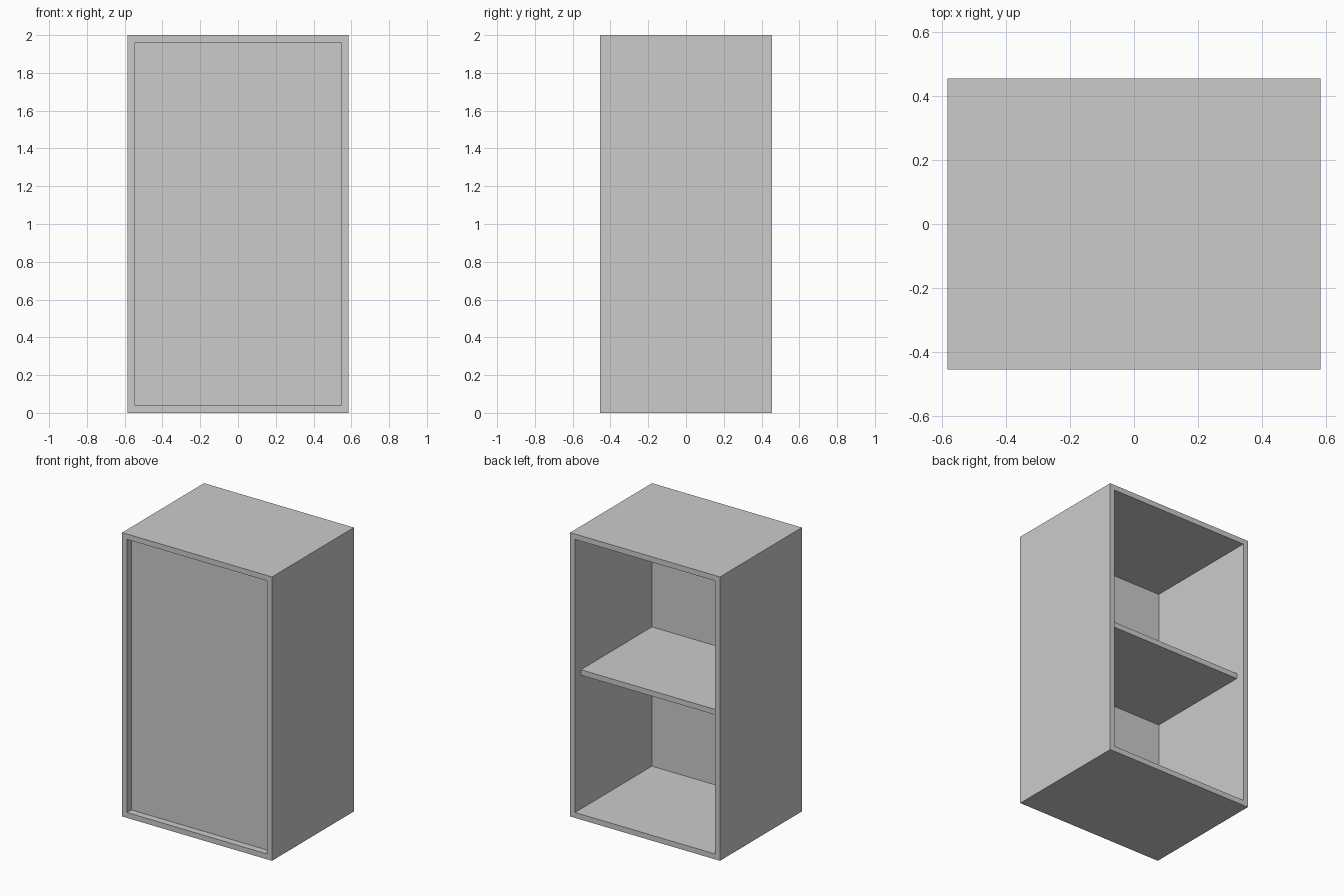
import bpy, bmesh

if "Cube" in bpy.data.objects:
    bpy.data.objects.remove(bpy.data.objects["Cube"])

W, D, H = 1.168, 0.911, 2.0   # overall width, depth, height
T = 0.038                     # board thickness


def make_object(name, bm):
    bmesh.ops.recalc_face_normals(bm, faces=bm.faces)
    mesh = bpy.data.meshes.new(name)
    bm.to_mesh(mesh)
    bm.free()
    obj = bpy.data.objects.new(name, mesh)
    bpy.context.collection.objects.link(obj)
    return obj


def box(name, x, y, z):
    """Box from (min, max) ranges on each axis."""
    bm = bmesh.new()
    bmesh.ops.create_cube(bm, size=1)
    for v in bm.verts:
        for i, (lo, hi) in enumerate((x, y, z)):
            v.co[i] = hi if v.co[i] > 0 else lo
    return make_object(name, bm)


def open_frame(name):
    """Rectangular tube running front to back."""
    bm = bmesh.new()

    def ring(inset, y):
        x = W / 2 - inset
        return [bm.verts.new((px, y, pz)) for px, pz in
                ((-x, inset), (x, inset), (x, H - inset), (-x, H - inset))]

    rings = [ring(0, -D / 2), ring(0, D / 2), ring(T, D / 2), ring(T, -D / 2)]
    for a, b in zip(rings, rings[1:] + rings[:1]):
        for i in range(4):
            j = (i + 1) % 4
            bm.faces.new((a[i], a[j], b[j], b[i]))
    return make_object(name, bm)


inner_x = (-W / 2 + T, W / 2 - T)

# Outer case: sides, top and bottom in one piece
open_frame("cabinet_case")

# Thin panel set back from the front edge
box("front_panel", inner_x, (-0.407, -0.400), (T, H - T))

# Middle shelf, stopping short of the open back
box("middle_shelf", inner_x, (-0.400, 0.390), (H / 2 - T / 2, H / 2 + T / 2))
